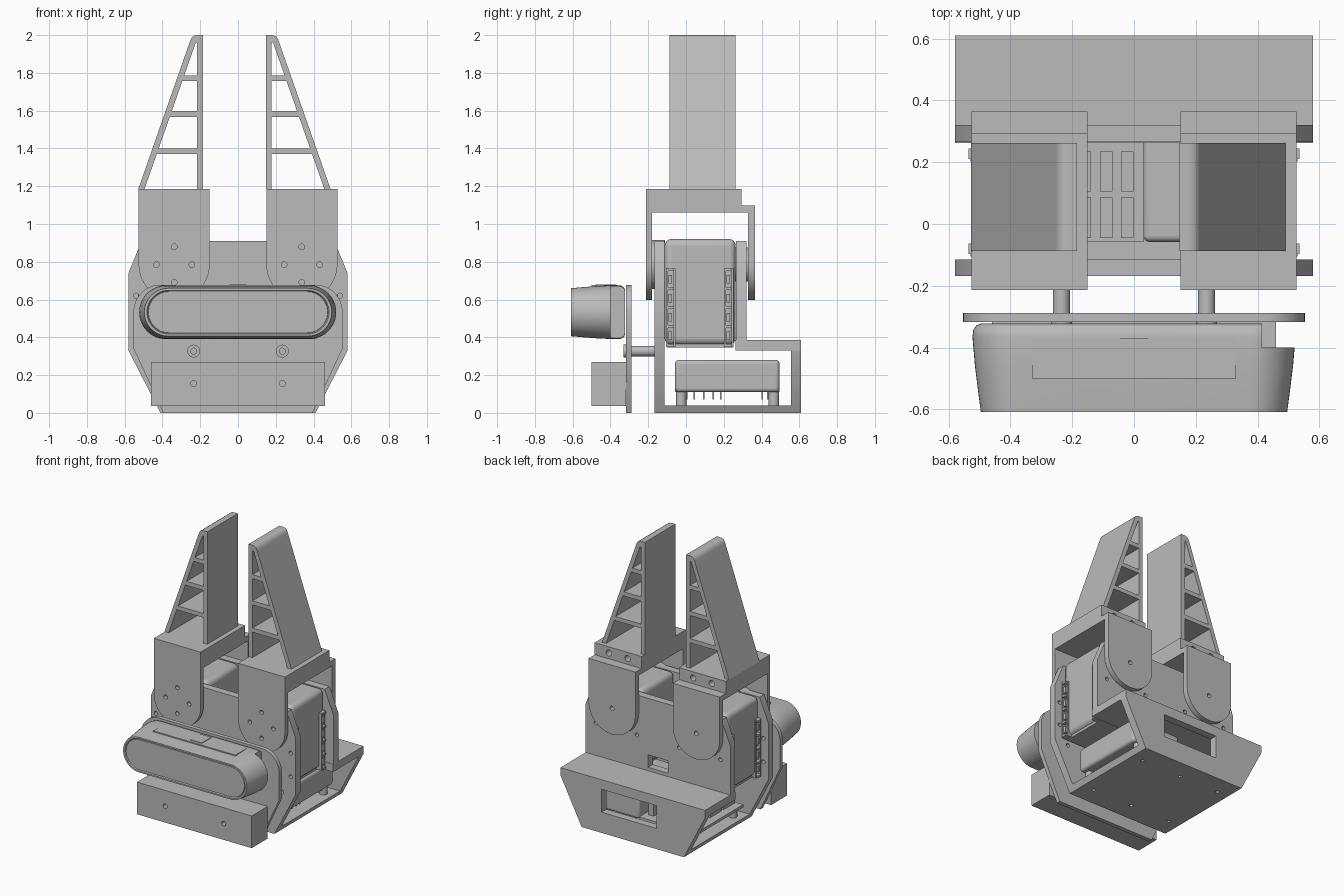
import bpy, bmesh, math
from mathutils import Vector

cube = bpy.data.objects.get("Cube")
if cube:
    bpy.data.objects.remove(cube, do_unlink=True)

grey = bpy.data.materials.new("plain_grey")
grey.use_nodes = True
GREY = (0.5, 0.5, 0.5, 1)
grey.diffuse_color = GREY
grey.node_tree.nodes["Principled BSDF"].inputs["Base Color"].default_value = GREY


def make(name, bm):
    bmesh.ops.recalc_face_normals(bm, faces=bm.faces)
    me = bpy.data.meshes.new(name)
    bm.to_mesh(me)
    bm.free()
    me.materials.append(grey)
    ob = bpy.data.objects.new(name, me)
    bpy.context.collection.objects.link(ob)
    return ob


def loft(name, rings):
    """Skin rings of points and cap both ends."""
    bm = bmesh.new()
    rows = [[bm.verts.new(p) for p in ring] for ring in rings]
    n = len(rows[0])
    for a, b in zip(rows, rows[1:]):
        for i in range(n):
            bm.faces.new((a[i], a[(i + 1) % n], b[(i + 1) % n], b[i]))
    bm.faces.new(rows[0])
    bm.faces.new(rows[-1])
    return make(name, bm)


def prism(name, pts, y0, y1):
    """Front-view outline (x, z) pushed from y0 to y1."""
    return loft(name, [[(x, y, z) for x, z in pts] for y in (y0, y1)])


def add_box(bm, x, y, z):
    res = bmesh.ops.create_cube(bm, size=1)
    for v in res["verts"]:
        v.co = Vector([(a + b) / 2 + c * (b - a) for c, (a, b) in zip(v.co, (x, y, z))])


def boxes(name, items):
    bm = bmesh.new()
    for it in items:
        add_box(bm, *it)
    return make(name, bm)


def box(name, x, y, z, bevel=0):
    ob = boxes(name, [(x, y, z)])
    if bevel:
        m = ob.modifiers.new("round", "BEVEL")
        m.width, m.segments = bevel, 4
    return ob


def disc(cx, cz, r, n=24):
    return [(cx + r * math.cos(math.tau * i / n), cz + r * math.sin(math.tau * i / n)) for i in range(n)]


def cut(ob, cutters):
    for c in cutters:
        m = ob.modifiers.new("cut", "BOOLEAN")
        m.object, m.operation, m.solver = c, "DIFFERENCE", "EXACT"
        bpy.context.view_layer.objects.active = ob
        bpy.ops.object.modifier_apply(modifier=m.name)
        bpy.data.objects.remove(c, do_unlink=True)


def holes(ob, spots, r, y0, y1):
    cut(ob, [prism("cutter", disc(x, z, r, 16), y0, y1) for x, z in spots])


def mirrored(half):
    return half + [(-x, z) for x, z in reversed(half)]


AXLE_X, AXLE_Z = 0.338, 0.785

# Main frame: floor, front and rear upright plates, rear shelf and wall
lower = [(0.41, 0), (0.58, 0.33)]
upper = [(0.58, 0.74), (0.51, 0.91)]
front = prism("front_plate", mirrored(lower + upper), -0.168, -0.115)
holes(front, [(s * x, z) for s in (-1, 1) for x, z in ((0.54, 0.45), (0.54, 0.62), (0.47, 0.32))], 0.014, -0.2, -0.05)
back = prism("back_plate", mirrored([(0.58, 0.335)] + upper), 0.265, 0.32)
cut(back, [box("cutter", (-0.08, 0.08), (0.2, 0.4), (0.41, 0.5))])
holes(back, [(s * x, z) for s in (-1, 1) for x, z in ((0.5, 0.62), (0.17, 0.62))], 0.014, 0.2, 0.4)
box("rear_shelf", (-0.58, 0.58), (0.262, 0.61), (0.33, 0.385))
wall = prism("rear_wall", mirrored(lower + [(0.58, 0.385)]), 0.555, 0.61)
cut(wall, [box("cutter", (-0.19, 0.25), (0.5, 0.7), (0.15, 0.315))])
floor = prism("floor_plate", mirrored([(0.41, 0), (0.43, 0.04)]), -0.168, 0.61)
bm = bmesh.new()
for x in (-0.32, 0, 0.32):
    for y in (-0.03, 0.47):
        r = bmesh.ops.create_cone(bm, cap_ends=True, segments=12, radius1=0.013, radius2=0.013, depth=0.2)
        bmesh.ops.translate(bm, verts=r["verts"], vec=(x, y, 0))
cut(floor, [make("cutter", bm)])

# Controller electronics on standoffs
box("controller_case", (0.03, 0.42), (-0.058, 0.495), (0.11, 0.28), 0.02)
box("controller_board", (-0.42, 0.03), (-0.058, 0.495), (0.11, 0.13))
boxes("board_connectors", [((x, x + 0.04), (y, y + 0.13), (0.13, 0.22))
                           for x in (-0.36, -0.27, -0.18, -0.11, -0.042) for y in (-0.045, 0.105, 0.3)])
boxes("board_pins", [((x, x + 0.008), (y, y + 0.008), (0.07, 0.11))
                     for x in (-0.2, 0.1, 0.36) for y in (0.0, 0.04, 0.09, 0.14, 0.18, 0.4, 0.43)])
bm = bmesh.new()
for x in (-0.36, 0.36):
    for y in (-0.025, 0.465):
        r = bmesh.ops.create_cone(bm, cap_ends=True, segments=16, radius1=0.028, radius2=0.028, depth=0.08)
        bmesh.ops.translate(bm, verts=r["verts"], vec=(x, y, 0.075))
make("controller_standoffs", bm)

# Motors, horns, brackets and fingers, one set per side
for s, side in ((1, "left"), (-1, "right")):
    cx = s * AXLE_X

    def span(a, b):
        return tuple(sorted((s * a, s * b)))

    box(side + "_motor", span(0.165, 0.51), (-0.113, 0.263), (0.36, 0.92), 0.035)
    box(side + "_motor_foot", span(0.19, 0.49), (-0.1, 0.25), (0.345, 0.4))
    # Socket ladders on the motor sides: rails joined by rungs
    ladder = []
    for y in (-0.105, 0.202):
        ladder += [(span(0.49, 0.53), (y, y + 0.01), (0.35, 0.765)),
                   (span(0.49, 0.52), (y + 0.04, y + 0.05), (0.35, 0.765))]
        for i in range(5):
            z = 0.35 + i * 0.1
            ladder.append((span(0.48, 0.535), (y + 0.008, y + 0.042), (z, z + 0.015)))
            if i < 4:
                ladder.append((span(0.48, 0.525), (y + 0.012, y + 0.032), (z + 0.035, z + 0.08)))
    boxes(side + "_motor_sockets", ladder)
    prism(side + "_front_horn", disc(cx, AXLE_Z, 0.13, 40), -0.185, -0.11)
    prism(side + "_back_horn", disc(cx, AXLE_Z, 0.09, 40), 0.26, 0.33)

    # U-shaped bracket with rounded legs
    arc = [(cx + 0.188 * math.cos(a), AXLE_Z + 0.188 * math.sin(a))
           for a in [math.pi + math.pi * i / 32 for i in range(33)]]

    def leg(top):
        return arc + [(cx + 0.188, top), (cx - 0.188, top)]

    fl = prism(side + "_bracket_front_leg", leg(1.185), -0.213, -0.18)
    holes(fl, [(cx + 0.094, AXLE_Z), (cx - 0.094, AXLE_Z), (cx, AXLE_Z + 0.094), (cx, AXLE_Z - 0.094)],
          0.015, -0.3, -0.15)
    bl = prism(side + "_bracket_back_leg", leg(1.098), 0.327, 0.365)
    holes(bl, [(cx, AXLE_Z)], 0.016, 0.3, 0.4)
    w = span(AXLE_X - 0.188, AXLE_X + 0.188)
    top = box(side + "_bracket_top", w, (-0.18, 0.295), (1.06, 1.185))
    holes(top, [(cx - 0.075, 1.14), (cx + 0.075, 1.14)], 0.022, 0.24, 0.35)
    box(side + "_bracket_step", w, (0.295, 0.327), (1.06, 1.098))

    # Finger: straight inner wall, sloping outer wall, rungs and a rounded tip
    base = 0.147 if s > 0 else 0.185

    def slope(z):
        return 0.343 - 0.35 * (z - 1.185)

    def piece(name, pts):
        prism(side + "_finger_" + name, [(s * (base + u), z) for u, z in pts], -0.088, 0.262)

    piece("inner_wall", [(0, 1.185), (0.031, 1.185), (0.031, 1.97), (0, 1.97)])
    piece("outer_wall", [(slope(1.185) - 0.033, 1.185), (slope(1.185), 1.185),
                         (slope(1.97), 1.97), (slope(1.97) - 0.033, 1.97)])
    piece("tip", [(0, 1.96), (slope(1.96), 1.96), (slope(1.975), 1.975), (0.058, 1.99),
                  (0.045, 1.998), (0.03, 2), (0, 2)])
    for i, z in enumerate((1.37, 1.567, 1.757)):
        piece("rung_%d" % (i + 1), [(0.02, z), (slope(z) - 0.015, z),
                                    (slope(z + 0.03) - 0.015, z + 0.03), (0.02, z + 0.03)])

# Camera mount plate with rounded shoulders, spacers and lower block
shoulder = [(0.41 + 0.143 * math.cos(a), 0.535 + 0.143 * math.sin(a))
            for a in [math.pi / 2 * i / 12 for i in range(13)]]
prism("camera_mount_plate", mirrored([(0.395, 0), (0.553, 0.34)] + shoulder), -0.318, -0.288)
for i, x in enumerate((-0.235, 0.235)):
    prism("spacer_%d" % (i + 1), disc(x, 0.327, 0.028), -0.29, -0.165)
    screw = prism("screw_%d" % (i + 1), disc(x, 0.327, 0.034), -0.332, -0.317)
    holes(screw, [(x, 0.327)], 0.016, -0.36, -0.322)
block = box("lower_block", (-0.46, 0.46), (-0.5, -0.317), (0.037, 0.27))
holes(block, [(-0.235, 0.155), (0.235, 0.155)], 0.016, -0.55, -0.42)


# Camera pod: pill-shaped rings lofted front to back
def pill(y, hw, hh, n=24):
    ring = []
    for s in (1, -1):
        for i in range(n + 1):
            a = -math.pi / 2 + math.pi * i / n
            ring.append((s * (hw - hh + hh * math.cos(a)), y, 0.533 + s * hh * math.sin(a)))
    return ring


pod = loft("camera_pod", [pill(*p) for p in (
    (-0.322, 0.495, 0.115), (-0.328, 0.51, 0.13), (-0.342, 0.52, 0.14), (-0.365, 0.523, 0.143),
    (-0.46, 0.515, 0.139), (-0.54, 0.505, 0.133), (-0.608, 0.496, 0.127),
    (-0.608, 0.482, 0.116), (-0.598, 0.476, 0.111))])
cut(pod, [box("cutter", (0.415, 0.6), (-0.4, -0.3), (0.3, 0.8))])
loft("camera_glass", [pill(-0.59, 0.478, 0.113), pill(-0.604, 0.474, 0.109)])
box("pod_top_panel", (-0.33, 0.33), (-0.5, -0.37), (0.66, 0.677))
box("pod_top_tab", (-0.045, 0.045), (-0.48, -0.37), (0.67, 0.681))

# Smooth curved faces while keeping edges crisp
bpy.ops.object.select_all(action="DESELECT")
for ob in bpy.context.collection.objects:
    if ob.type == "MESH":
        ob.select_set(True)
        bpy.context.view_layer.objects.active = ob
bpy.ops.object.shade_smooth_by_angle(angle=math.radians(30))
